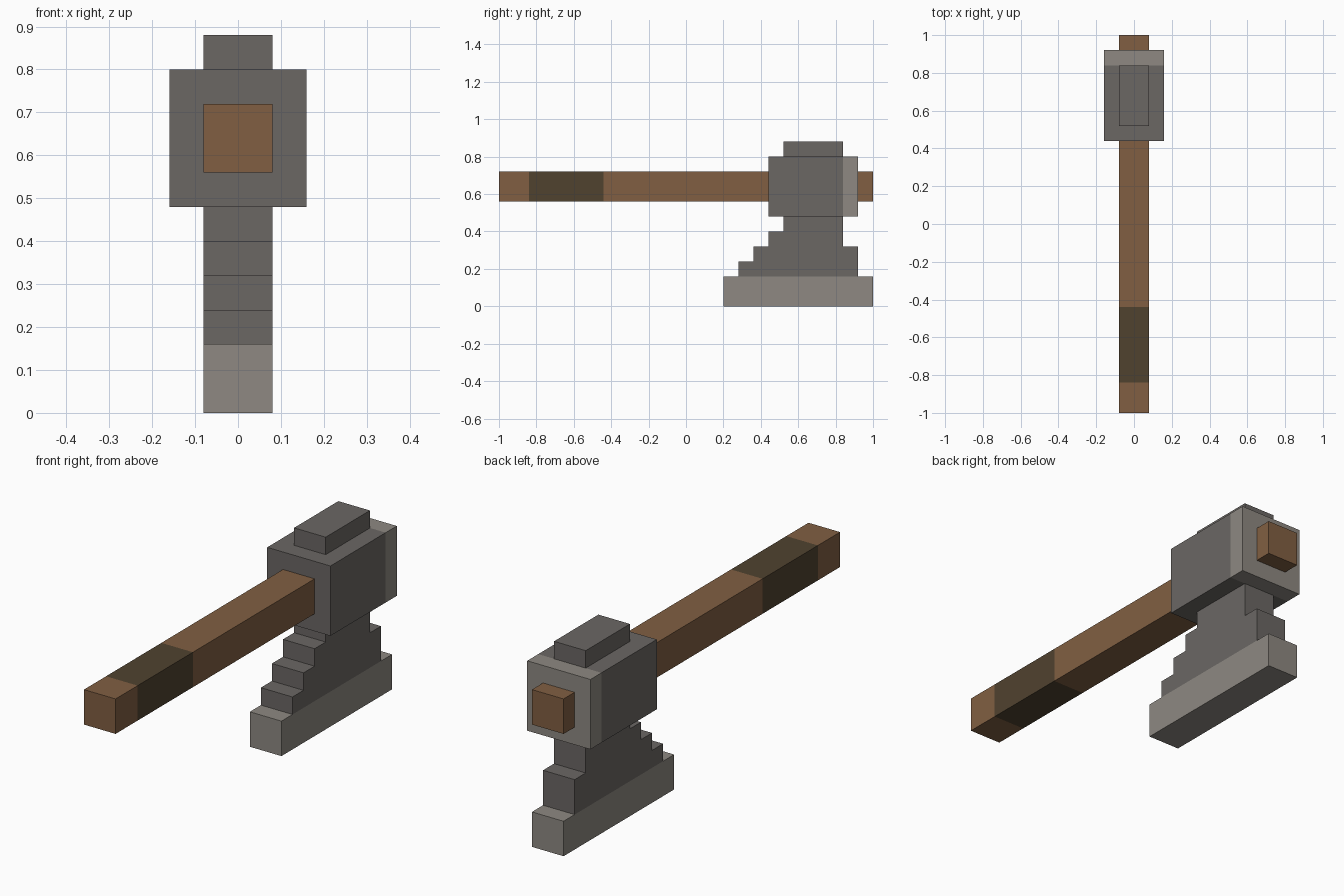
import bpy
import bmesh

if "Cube" in bpy.data.objects:
    bpy.data.objects.remove(bpy.data.objects["Cube"], do_unlink=True)


def material(name, srgb):
    color = [(c / 255 / 12.92) if c < 11 else ((c / 255 + 0.055) / 1.055) ** 2.4 for c in srgb]
    mat = bpy.data.materials.new(name)
    mat.use_nodes = True
    mat.diffuse_color = (*color, 1)
    mat.node_tree.nodes["Principled BSDF"].inputs["Base Color"].default_value = (*color, 1)
    return mat


wood = material("brown wood", (129, 95, 66))
leather = material("dark leather", (80, 66, 47))
dark_stone = material("dark stone", (107, 103, 100))
pale_stone = material("pale stone", (142, 137, 130))


def part(name, profile, half_width, mats, cuts=(), rule=None):
    """Extrude a (y, z) profile across x, cut it along axes, and colour faces by rule."""
    bm = bmesh.new()
    face = bm.faces.new([bm.verts.new((-half_width, y, z)) for y, z in profile])
    side = bmesh.ops.extrude_face_region(bm, geom=[face])["geom"]
    verts = [v for v in side if isinstance(v, bmesh.types.BMVert)]
    bmesh.ops.translate(bm, verts=verts, vec=(2 * half_width, 0, 0))
    for axis, value in cuts:
        normal = [float(i == axis) for i in range(3)]
        bmesh.ops.bisect_plane(bm, geom=bm.verts[:] + bm.edges[:] + bm.faces[:],
                               plane_co=[n * value for n in normal], plane_no=normal)
    bmesh.ops.recalc_face_normals(bm, faces=bm.faces)
    if rule:
        for f in bm.faces:
            f.material_index = int(rule(f.calc_center_median()))
    mesh = bpy.data.meshes.new(name)
    bm.to_mesh(mesh)
    bm.free()
    for mat in mats:
        mesh.materials.append(mat)
    obj = bpy.data.objects.new(name, mesh)
    bpy.context.collection.objects.link(obj)
    return obj


def rect(y0, y1, z0, z1):
    return [(y0, z0), (y1, z0), (y1, z1), (y0, z1)]


# Handle with a wrapped grip band
part("handle", rect(-1, 1, 0.56, 0.72), 0.08, [wood, leather],
     cuts=[(1, -0.84), (1, -0.44)], rule=lambda c: -0.84 < c.y < -0.44)

# Head block with a pale rear band
part("head_block", rect(0.44, 0.92, 0.48, 0.80), 0.16, [dark_stone, pale_stone],
     cuts=[(1, 0.84)], rule=lambda c: c.y > 0.84)

# Cap on top of the head
part("head_cap", rect(0.52, 0.84, 0.79, 0.88), 0.08, [dark_stone])

# Stepped blade with a pale cutting edge: (top height, front, back) of each step
steps = [(0.16, 0.20, 1.00), (0.24, 0.28, 0.92), (0.32, 0.36, 0.92),
         (0.40, 0.44, 0.84), (0.49, 0.52, 0.84)]
front, back, low = [], [], 0
for top, y0, y1 in steps:
    front += [(y0, low), (y0, top)]
    if back and back[-1][0] == y1:
        back.pop()
    else:
        back.append((y1, low))
    back.append((y1, top))
    low = top
part("blade", back + front[::-1], 0.08, [dark_stone, pale_stone],
     cuts=[(2, 0.16)], rule=lambda c: c.z < 0.165)
